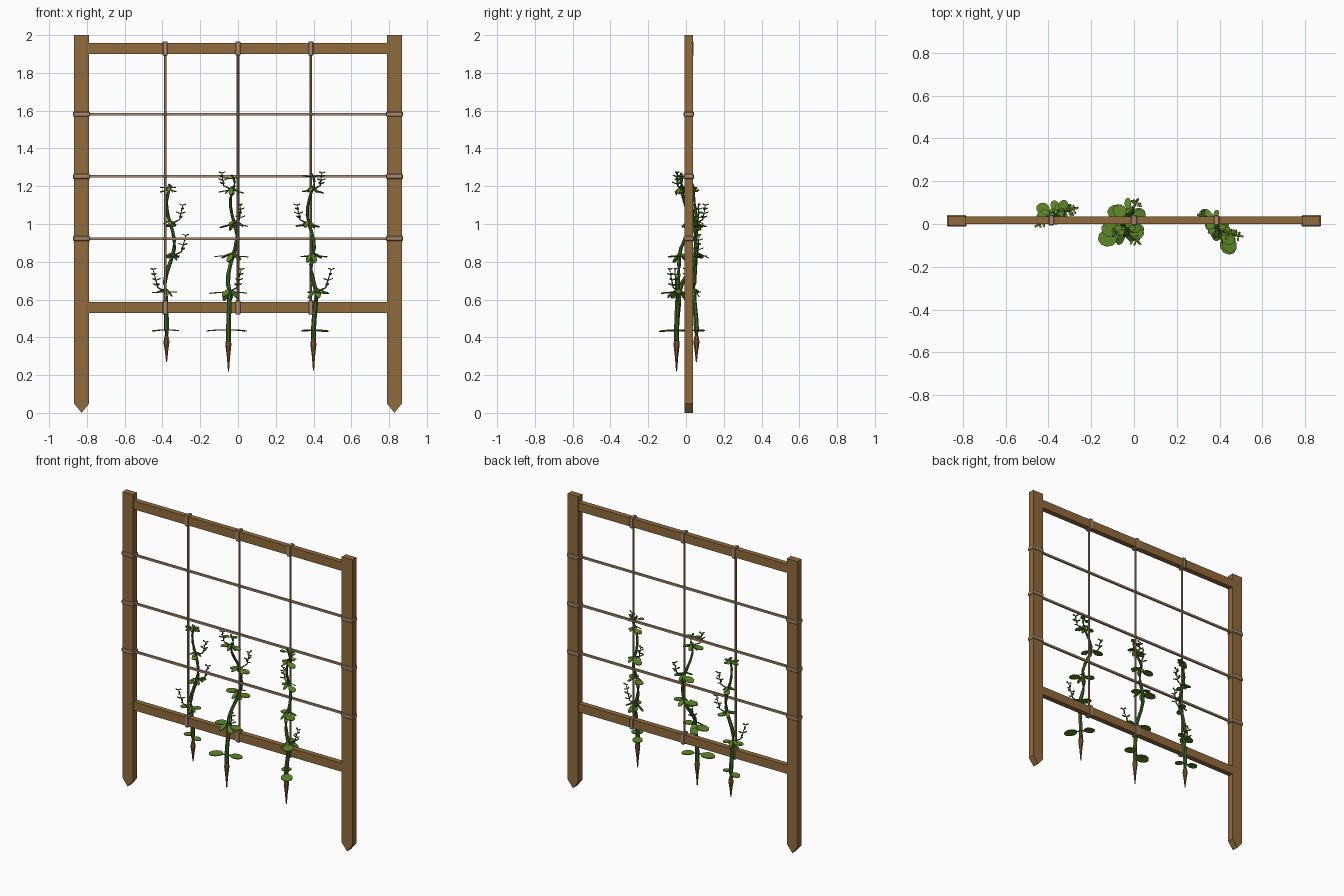
import bpy, bmesh, math, random
from mathutils import Vector
from mathutils.geometry import interpolate_bezier

if "Cube" in bpy.data.objects:
    bpy.data.objects.remove(bpy.data.objects["Cube"])

random.seed(4)
YC = 0.015  # depth of the frame's centre plane


def material(name, rgb):
    m = bpy.data.materials.new(name)
    m.diffuse_color = (*rgb, 1)
    m.use_nodes = True
    m.node_tree.nodes["Principled BSDF"].inputs["Base Color"].default_value = m.diffuse_color
    return m


WOOD = material("wood", (0.28, 0.145, 0.045))
TWINE = material("twine", (0.40, 0.26, 0.15))
STEM = material("stem_green", (0.05, 0.13, 0.02))
LEAF = material("leaf_green", (0.11, 0.24, 0.022))
ROOT = material("root_brown", (0.20, 0.10, 0.03))


def finish(bm, name, mat):
    bmesh.ops.recalc_face_normals(bm, faces=bm.faces)
    me = bpy.data.meshes.new(name)
    bm.to_mesh(me)
    bm.free()
    ob = bpy.data.objects.new(name, me)
    me.materials.append(mat)
    bpy.context.collection.objects.link(ob)
    return ob


def box(name, centre, size, mat, bevel=0.0):
    bm = bmesh.new()
    bmesh.ops.create_cube(bm, size=1)
    for v in bm.verts:
        v.co = Vector([c + a * s for c, a, s in zip(centre, v.co, size)])
    ob = finish(bm, name, mat)
    if bevel:
        b = ob.modifiers.new("bevel", 'BEVEL')
        b.width, b.segments = bevel, 1


def tube(bm, pts, radii, sides=6):
    pts = [Vector(p) for p in pts]
    rings = []
    for i, p in enumerate(pts):
        t = pts[min(i + 1, len(pts) - 1)] - pts[max(i - 1, 0)]
        q = t.to_track_quat('Z', 'Y')
        rings.append([bm.verts.new(p + q @ Vector((radii[i] * math.cos(a), radii[i] * math.sin(a), 0)))
                      for a in (math.tau * k / sides for k in range(sides))])
    for a, b in zip(rings, rings[1:]):
        for k in range(sides):
            bm.faces.new((a[k], a[(k + 1) % sides], b[(k + 1) % sides], b[k]))
    bm.faces.new(rings[0])
    bm.faces.new(rings[-1])


def heading(az, pitch=0):
    a, p = math.radians(az), math.radians(pitch)
    return Vector((math.cos(a) * math.cos(p), math.sin(a) * math.cos(p), math.sin(p)))


def leaf(bm, base, az, length, width, pitch=0.0):
    """Flat rounded blade on a narrow stalk."""
    out, side = heading(az, pitch), heading(az + 90)
    up = out.cross(side)
    stations = [0, .22] + [.22 + .39 * (1 - math.cos(math.pi * k / 5)) for k in range(1, 6)]
    rows = []
    for i, t in enumerate(stations):
        w = max(.12, math.sin(math.pi * (i - 1) / 5)) if i else .1
        mid = base + out * length * t - up * .06 * length * t * t
        rows.append([bm.verts.new(mid + side * s * width * w / 2) for s in (-1, 1)])
    for r, q in zip(rows, rows[1:]):
        bm.faces.new((r[0], r[1], q[1], q[0]))


# Frame: pointed posts and two rails
for sx, side in ((-1, "left"), (1, "right")):
    bm = bmesh.new()
    prof = [(-.04, 2), (-.04, .05), (0, 0), (.04, .05), (.04, 2)]
    near, far = [[bm.verts.new((sx * .828 + x, YC + y, z)) for x, z in prof] for y in (-.022, .022)]
    bm.faces.new(near)
    bm.faces.new(far)
    for k in range(5):
        bm.faces.new((near[k - 1], near[k], far[k], far[k - 1]))
    finish(bm, side + "_post", WOOD)
RAILS = {"top_rail": 1.929, "bottom_rail": .558}
for name, z in RAILS.items():
    box(name, (0, YC + .002, z), (1.58, .036, .058), WOOD)

# Twine grid with wraps and knots
COLS, ROWS = (-.386, 0, .386), (.923, 1.252, 1.582)
for z in ROWS:
    box("horizontal_twine", (0, YC, z), (1.6, .013, .013), TWINE)
    for sx in (-1, 1):
        box("post_wrap", (sx * .828, YC, z), (.09, .054, .026), TWINE, .004)
for x in COLS:
    bm = bmesh.new()
    tube(bm, [(x, YC, .55), (x, YC, 1.93)], [.007] * 2)
    finish(bm, "vertical_twine", TWINE)
    for z in RAILS.values():
        box("rail_wrap", (x, YC + .002, z), (.027, .048, .076), TWINE, .004)
    for z in ROWS:
        box("twine_knot", (x, YC, z), (.018, .018, .018), TWINE, .004)

# Vines: bends of the stem from the ground up at the shared leaf-node heights,
# heading of each node's leaf pair, overall leaf scale, root tip height
NODES = (.44, .64, .83, 1.0, 1.18)
VINES = {
    "left": dict(bends=[(-.378, .055), (-.382, .042), (-.347, .05), (-.358, .055), (-.365, .04)],
                 turn=(165, 195, 60, 110, 200), scale=.75, root=.27, top=1.21, shoots={1: 212, 2: 15, 3: 10}),
    "middle": dict(bends=[(-.05, -.05), (-.045, -.035), (-.027, .055), (-.018, .045), (-.03, -.025)],
                   turn=(192, 172, 175, 170, 190), scale=1.1, root=.22, top=1.26, shoots={1: 320, 3: 60, 4: 200}),
    "right": dict(bends=[(.40, -.05), (.415, -.045), (.395, -.035), (.375, .02), (.392, -.02)],
                  turn=(312, 298, 330, 155, 340), scale=1.0, root=.225, top=1.27, shoots={1: 350, 3: 160, 4: 330}),
}

for side, v in VINES.items():
    nodes = [Vector((x, y, z)) for (x, y), z in zip(v["bends"], NODES)]
    nodes.append(nodes[-1] + Vector((-.005, -.005, v["top"] - NODES[-1])))
    path = [nodes[0] - Vector((0, 0, .06))]
    for i, (a, b) in enumerate(zip(nodes, nodes[1:])):
        lift = Vector((0, 0, (b.z - a.z) / 3))
        sway = Vector((.02 * (-1) ** i, 0, 0)) if i else Vector()  # slight zigzag between nodes
        path += interpolate_bezier(a, a + lift + sway, b - lift + sway, b, 5)[:-1]
    path.append(nodes[-1])

    # tapered root
    top = path[0] + Vector((0, 0, .03))
    tip = Vector((top.x, top.y, v["root"]))
    bm = bmesh.new()
    tube(bm, [tip, tip.lerp(top, .4), tip.lerp(top, .75), top], [.003, .009, .017, .01], 7)
    finish(bm, side + "_root", ROOT)

    stem, blades = bmesh.new(), bmesh.new()
    n = len(path)
    tube(stem, path, [.014 - .008 * i / (n - 1) for i in range(n)])

    # leaf pairs, larger and flatter low down, with drooping ones between
    for i, (p, az) in enumerate(zip(nodes, v["turn"])):
        size = v["scale"] * (.108 - .01 * i)
        for k in (0, 180):
            cut = 1 if k == 0 else .85
            leaf(blades, p, az + k + random.uniform(-8, 8), size * cut, size * cut * .7,
                 random.uniform(-2, 5) - 10 * (i > 2))
        if i:
            for k in (75, 150, 265, 330):
                leaf(blades, p + Vector((0, 0, .02)), az + k + random.uniform(-15, 15),
                     size * .75, size * .33, random.uniform(-60, -20))
    for k in (20, 200):
        leaf(blades, nodes[-1] - Vector((0, 0, .02)), k, .045, .028, 8)

    # side shoots with small paired leaflets
    for i, az in v["shoots"].items():
        base = nodes[i]
        end = base + heading(az, 56) * (.155 - .012 * i)
        knee = base + heading(az, 25) * .055
        tube(stem, [base, knee, end], [.005, .004, .002], 5)
        for j in range(4):
            for k in (-75, 75):
                leaf(blades, knee.lerp(end, .1 + .3 * j), az + k + 90 * (j % 2), .032 - .004 * j, .011, 25)
    finish(stem, side + "_stem", STEM)
    ob = finish(blades, side + "_leaves", LEAF)
    s = ob.modifiers.new("thickness", 'SOLIDIFY')
    s.thickness, s.offset = .005, 0
